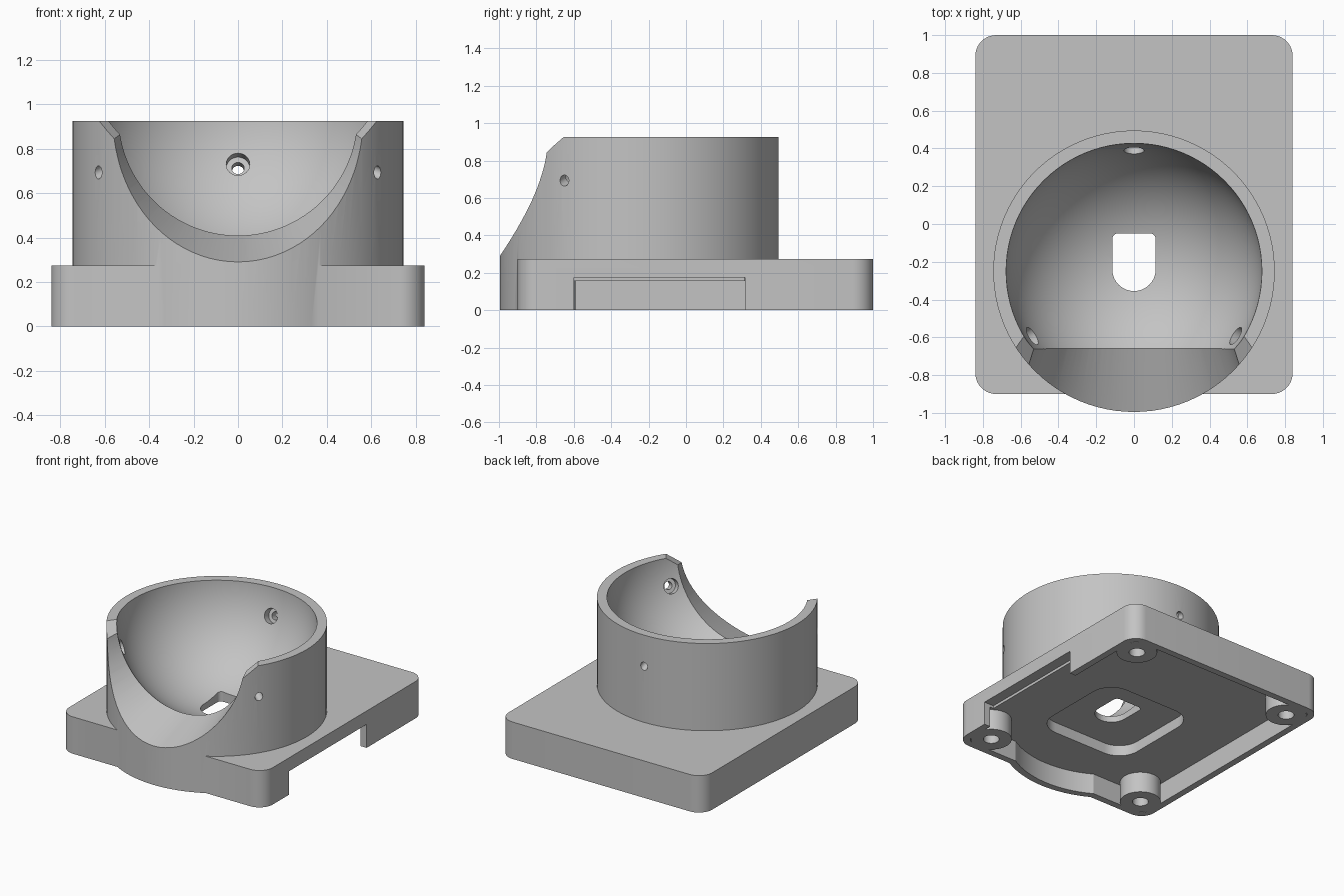
import bpy, bmesh
from math import sin, cos, pi, radians
from mathutils import Vector, Matrix

old = bpy.data.objects.get("Cube")
if old:
    bpy.data.objects.remove(old, do_unlink=True)

grey = bpy.data.materials.new("plain grey")
grey.use_nodes = True
colour = (0.55, 0.55, 0.55, 1)
grey.diffuse_color = colour
grey.node_tree.nodes["Principled BSDF"].inputs["Base Color"].default_value = colour


def finish(name, bm):
    bmesh.ops.recalc_face_normals(bm, faces=bm.faces)
    mesh = bpy.data.meshes.new(name)
    bm.to_mesh(mesh)
    bm.free()
    mesh.materials.append(grey)
    ob = bpy.data.objects.new(name, mesh)
    bpy.context.collection.objects.link(ob)
    return ob


def rod(name, start, end, r1, r2=None, sides=96):
    """Cylinder or cone between two points."""
    a, b = Vector(start), Vector(end)
    turn = (b - a).to_track_quat('Z', 'Y').to_matrix().to_4x4()
    bm = bmesh.new()
    bmesh.ops.create_cone(bm, cap_ends=True, segments=sides, radius1=r1,
                          radius2=r1 if r2 is None else r2, depth=(b - a).length,
                          matrix=Matrix.Translation((a + b) / 2) @ turn)
    return finish(name, bm)


def prism(name, points, offset):
    """Extrude a closed outline by an offset."""
    bm = bmesh.new()
    face = bm.faces.new([bm.verts.new(p) for p in points])
    out = bmesh.ops.extrude_face_region(bm, geom=[face], use_keep_orig=True)
    verts = [v for v in out["geom"] if isinstance(v, bmesh.types.BMVert)]
    bmesh.ops.translate(bm, verts=verts, vec=offset)
    return finish(name, bm)


def slab(name, x, y0, y1, z0, z1, front_r, back_r, steps=10):
    """Plate of half width x with rounded corners."""
    corners = [(x, y1, back_r), (-x, y1, back_r), (-x, y0, front_r), (x, y0, front_r)]
    points = []
    for i, (cx, cy, r) in enumerate(corners):
        cx -= r if cx > 0 else -r
        cy += r if cy == y0 else -r
        for k in range(steps + 1):
            a = (i + k / steps) * pi / 2
            points.append((cx + r * cos(a), cy + r * sin(a), z0))
    return prism(name, points, (0, 0, z1 - z0))


def combine(target, tool, operation='DIFFERENCE'):
    mod = target.modifiers.new("join", 'BOOLEAN')
    mod.operation, mod.object, mod.solver = operation, tool, 'EXACT'
    bpy.context.view_layer.objects.active = target
    bpy.ops.object.modifier_apply(modifier=mod.name)
    bpy.data.objects.remove(tool, do_unlink=True)


CY, CZ = -0.25, 0.95
centre = Vector((0, CY, CZ))

# Base plate with the round cup standing on it
housing = slab("housing", 0.84, -0.9, 1.0, 0, 0.275, 0.11, 0.11)
combine(housing, rod("cup", (0, CY, 0), (0, CY, 0.925), 0.745), 'UNION')

# Hollow underside, following the bulge at the front
combine(housing, slab("cavity", 0.79, -0.85, 0.95, -0.1, 0.155, 0.06, 0.06))
combine(housing, rod("bulge_cavity", (0, CY, -0.1), (0, CY, 0.155), 0.695))
combine(housing, slab("sensor_recess", 0.38, -0.58, 0.18, 0.1, 0.235, 0.16, 0.16))

# Screw bosses in the corners
for x in (-0.67, 0.67):
    for y in (-0.73, 0.83):
        combine(housing, rod("boss", (x, y, 0), (x, y, 0.2), 0.14, sides=48), 'UNION')
        combine(housing, rod("screw_hole", (x, y, -0.1), (x, y, 0.15), 0.055, sides=32))

# Side opening
opening = slab("side_opening", 0.1, -0.6, 0.315, -0.1, 0.175, 0.001, 0.001, 1)
opening.data.transform(Matrix.Translation((0.86, 0, 0)))
combine(housing, opening)

# Ball socket
bm = bmesh.new()
bmesh.ops.create_uvsphere(bm, u_segments=96, v_segments=48, radius=0.678,
                          matrix=Matrix.Translation(centre))
combine(housing, finish("socket", bm))

# Flared front cut, with slanted upper ends
combine(housing, rod("front_cut", (0, -1.2, 0.945), (0, -0.4, 0.945), 0.727, 0.445))
bm = bmesh.new()
for y, low, wide in ((-1.2, 0.305, 1.29), (0.2, 0.908, 0.311)):
    for p in ((0, y, low), (wide, y, 1.1), (-wide, y, 1.1)):
        bm.verts.new(p)
bmesh.ops.convex_hull(bm, input=bm.verts)
combine(housing, finish("rim_chamfer", bm))

# Sensor window through the floor
combine(housing, slab("window", 0.115, -0.355, -0.05, 0.1, 0.5, 0.1149, 0.03))

# Three bearing pockets aimed at the ball centre, each with a pin hole
for angle in (90, -32.5, 212.5):
    a = radians(angle)
    aim = Vector((cos(a), sin(a), -0.345)).normalized()
    combine(housing, rod("pocket", centre + aim * 0.55, centre + aim * 0.73, 0.053, sides=32))
    combine(housing, rod("pin_hole", centre + aim * 0.6, centre + aim * 0.95, 0.028, sides=32))

# Smooth curved walls, sharp edges kept
bpy.ops.object.select_all(action='DESELECT')
housing.select_set(True)
bpy.context.view_layer.objects.active = housing
bpy.ops.object.shade_smooth_by_angle(angle=radians(30))
